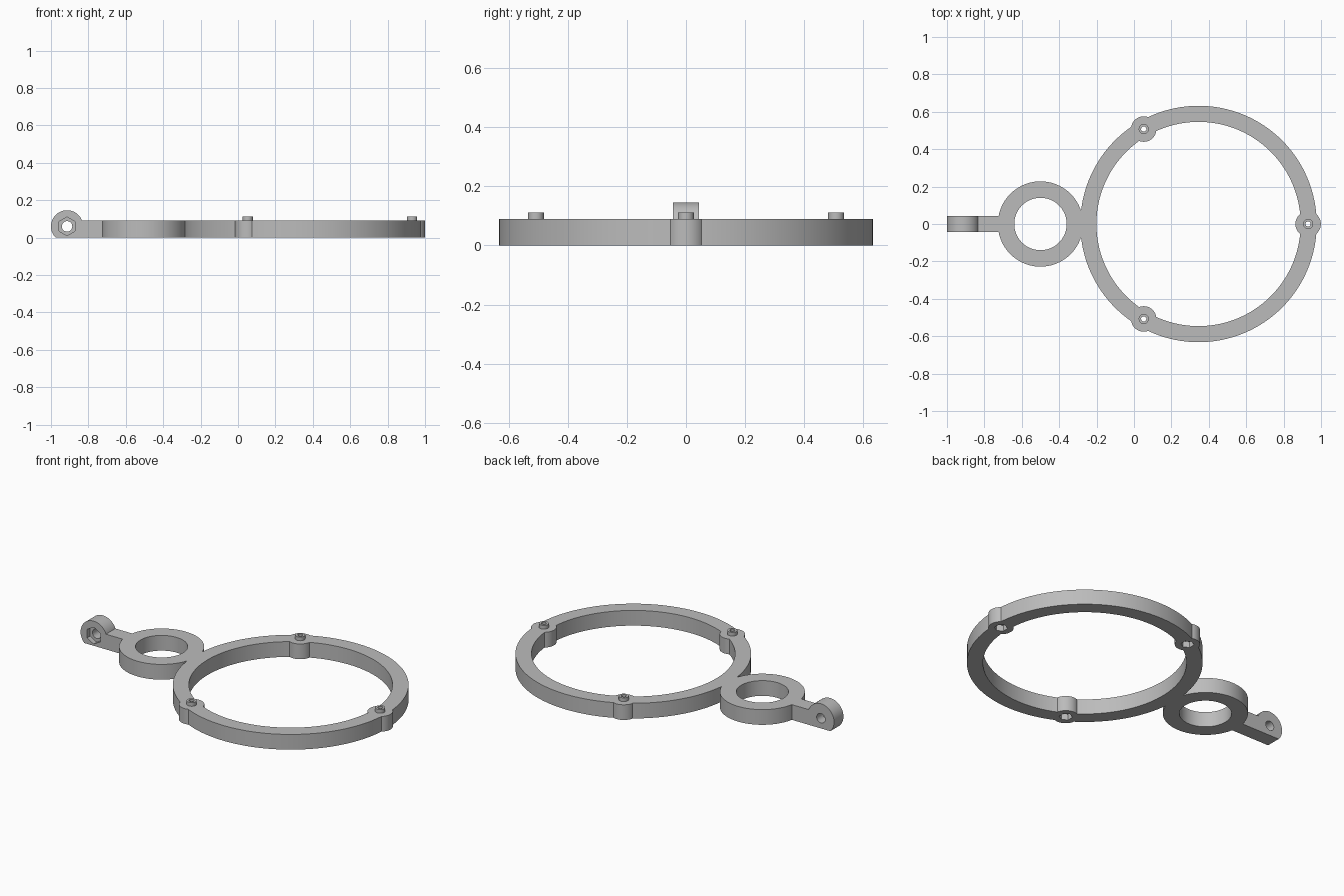
import bpy, bmesh
from math import pi, cos, sin
from mathutils import Matrix

old = bpy.data.objects.get("Cube")
if old:
    bpy.data.objects.remove(old, do_unlink=True)

grey = bpy.data.materials.new("plain grey")
grey.use_nodes = True
COLOUR = (0.5, 0.5, 0.5, 1)
grey.diffuse_color = COLOUR
grey.node_tree.nodes["Principled BSDF"].inputs["Base Color"].default_value = COLOUR


def finish(name, bm):
    bmesh.ops.recalc_face_normals(bm, faces=bm.faces)
    mesh = bpy.data.meshes.new(name)
    bm.to_mesh(mesh)
    bm.free()
    mesh.materials.append(grey)
    obj = bpy.data.objects.new(name, mesh)
    bpy.context.collection.objects.link(obj)
    return obj


def prism(name, centre, radius, low, high, sides=48, axis="Z"):
    """Upright prism, or one lying along y, spanning low to high on its axis."""
    bm = bmesh.new()
    bmesh.ops.create_cone(bm, cap_ends=True, segments=sides, radius1=radius,
                          radius2=radius, depth=high - low)
    if axis == "Z":
        move = Matrix.Translation((centre[0], centre[1], (low + high) / 2))
    else:
        move = (Matrix.Translation((centre[0], (low + high) / 2, centre[1]))
                @ Matrix.Rotation(pi / 2, 4, "X"))
    bm.transform(move)
    return finish(name, bm)


def box(name, x0, x1, y0, y1, z0, z1):
    bm = bmesh.new()
    bmesh.ops.create_cube(bm, size=1)
    bm.transform(Matrix.Translation(((x0 + x1) / 2, (y0 + y1) / 2, (z0 + z1) / 2))
                 @ Matrix.Diagonal((x1 - x0, y1 - y0, z1 - z0, 1)))
    return finish(name, bm)


def combine(target, other, operation):
    mod = target.modifiers.new(operation.lower(), "BOOLEAN")
    mod.operation, mod.solver, mod.object = operation, "EXACT", other
    bpy.context.view_layer.objects.active = target
    bpy.ops.object.modifier_apply(modifier=mod.name)
    bpy.data.objects.remove(other, do_unlink=True)


THICK, HALF = 0.09, 0.044
BIG, SMALL, PIVOT = (0.345, 0), (-0.5, 0), (-0.914, 0.06)

# Large and small rings
frame = prism("ring_frame", BIG, 0.632, 0, THICK, 128)
combine(frame, prism("bore", BIG, 0.546, -0.1, 0.2, 128), "DIFFERENCE")
eye = prism("small_ring", SMALL, 0.228, 0, THICK, 96)
combine(eye, prism("bore", SMALL, 0.14, -0.1, 0.2, 96), "DIFFERENCE")
combine(frame, eye, "UNION")

# Arm ending in a round hinge lug, trimmed flat underneath
lug = prism("hinge_lug", PIVOT, 0.086, -HALF, HALF, 64, "Y")
combine(lug, box("trim", -1.2, -0.6, -0.2, 0.2, -0.2, 0), "DIFFERENCE")
combine(lug, box("arm", PIVOT[0], -0.7, -HALF, HALF, 0, THICK), "UNION")
combine(lug, prism("pin_hole", PIVOT, 0.028, -0.2, 0.2, 32, "Y"), "DIFFERENCE")
combine(lug, prism("nut_pocket", PIVOT, 0.05, -0.2, -0.015, 6, "Y"), "DIFFERENCE")
combine(frame, lug, "UNION")

# Three screw bosses with raised collars, through holes and nut pockets below
for i in range(3):
    turn = i * 2 * pi / 3
    spot = (BIG[0] + 0.586 * cos(turn), 0.586 * sin(turn))
    combine(frame, prism("boss", spot, 0.068, 0, THICK), "UNION")
    combine(frame, prism("collar", spot, 0.027, 0.05, 0.112, 32), "UNION")
    combine(frame, prism("screw_hole", spot, 0.014, -0.1, 0.2, 24), "DIFFERENCE")
    combine(frame, prism("nut_pocket", spot, 0.036, -0.1, 0.035, 6), "DIFFERENCE")

bpy.ops.object.select_all(action="DESELECT")
frame.select_set(True)
bpy.context.view_layer.objects.active = frame
bpy.ops.object.shade_smooth_by_angle(angle=pi / 6)
